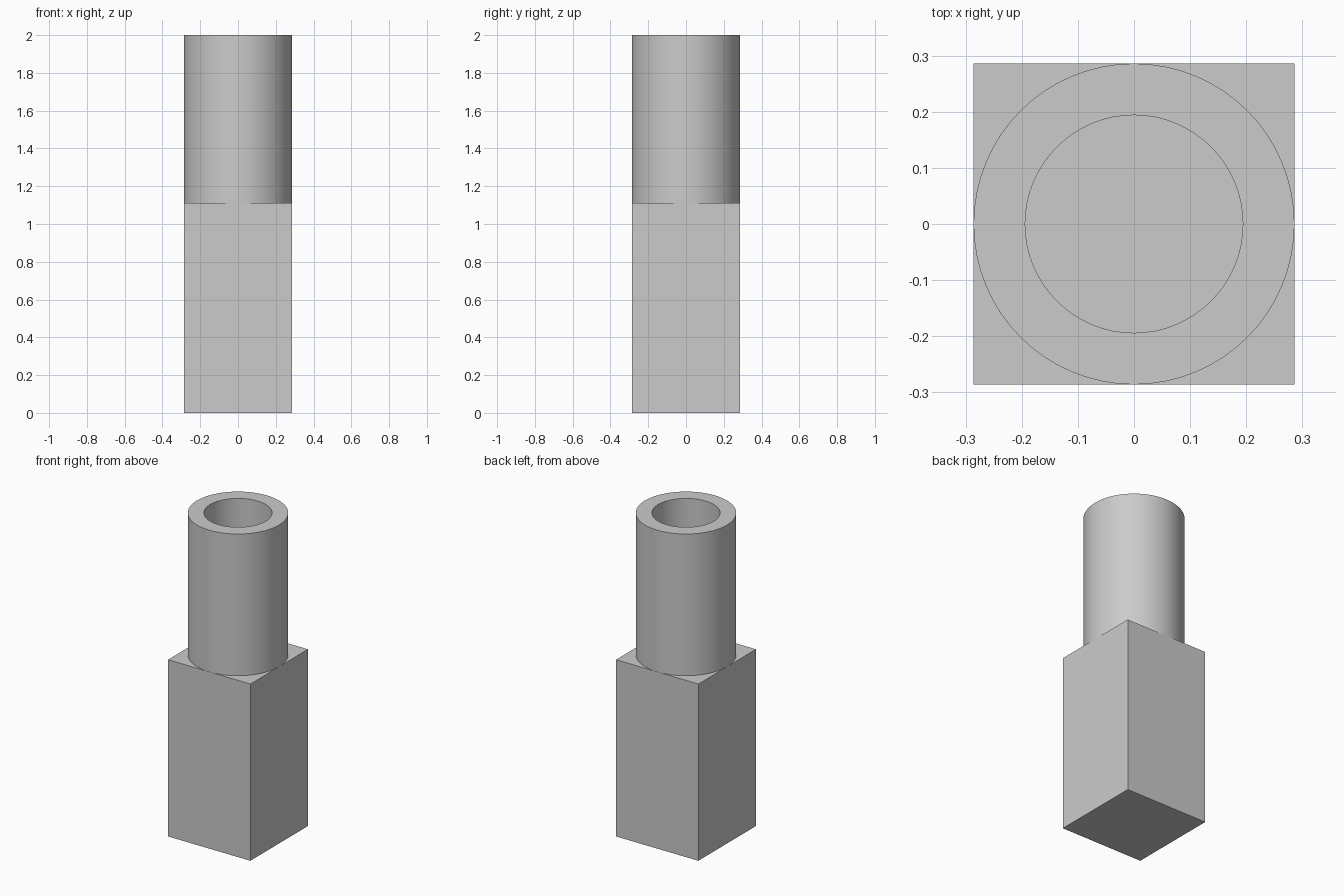
import bpy
import bmesh
import math

HALF = 0.286      # half width of the block and outer radius of the tube
BORE = 0.194      # inner radius of the tube
JOIN = 1.11       # height where the tube meets the block
TOP = 2.0
SIDES = 64

default = bpy.data.objects.get("Cube")
if default:
    bpy.data.objects.remove(default, do_unlink=True)

grey = bpy.data.materials.new("plain_grey")
grey.use_nodes = True
colour = (0.6, 0.6, 0.6, 1.0)
grey.diffuse_color = colour
grey.node_tree.nodes["Principled BSDF"].inputs["Base Color"].default_value = colour


def add_object(name, bm):
    bmesh.ops.recalc_face_normals(bm, faces=bm.faces)
    mesh = bpy.data.meshes.new(name)
    bm.to_mesh(mesh)
    bm.free()
    mesh.materials.append(grey)
    obj = bpy.data.objects.new(name, mesh)
    bpy.context.collection.objects.link(obj)
    return obj


# Square block
bm = bmesh.new()
bmesh.ops.create_cube(bm, size=1)
for v in bm.verts:
    v.co.x *= 2 * HALF
    v.co.y *= 2 * HALF
    v.co.z = (v.co.z + 0.5) * JOIN
add_object("square_block", bm)

# Hollow tube: a wall profile turned about the vertical axis
bm = bmesh.new()
profile = [(HALF, JOIN), (HALF, TOP), (BORE, TOP), (BORE, JOIN)]
points = [bm.verts.new((r, 0, z)) for r, z in profile]
edges = [bm.edges.new(pair) for pair in zip(points, points[1:])]
bmesh.ops.spin(bm, geom=points + edges, cent=(0, 0, 0), axis=(0, 0, 1),
               angle=math.tau, steps=SIDES, use_merge=True)
bmesh.ops.remove_doubles(bm, verts=bm.verts, dist=0.0001)
tube = add_object("hollow_tube", bm)

bpy.ops.object.select_all(action="DESELECT")
tube.select_set(True)
bpy.context.view_layer.objects.active = tube
bpy.ops.object.shade_smooth_by_angle(angle=math.radians(30))
